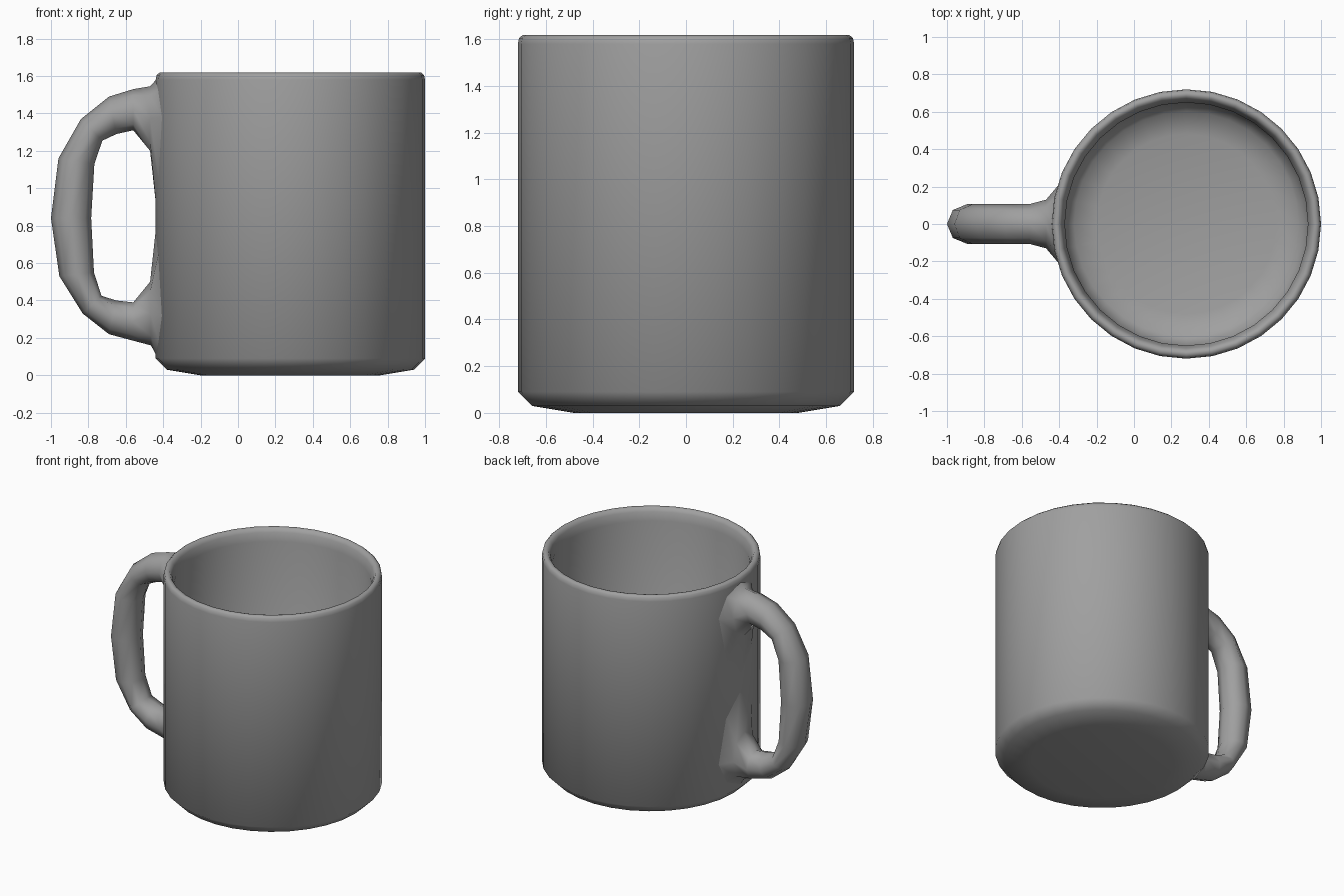
import bpy, bmesh, math

if "Cube" in bpy.data.objects:
    bpy.data.objects.remove(bpy.data.objects["Cube"], do_unlink=True)

CX, RADIUS = 0.28, 0.72

grey = bpy.data.materials.new("glazed grey")
grey.use_nodes = True
colour = (0.35, 0.35, 0.35, 1)
grey.diffuse_color = colour
grey.node_tree.nodes["Principled BSDF"].inputs["Base Color"].default_value = colour


def loft(name, rings, angle):
    """Skin closed rings of equal length, capping both ends."""
    bm = bmesh.new()
    loops = [[bm.verts.new(p) for p in ring] for ring in rings]
    n = len(loops[0])
    for a, b in zip(loops, loops[1:]):
        for i in range(n):
            j = (i + 1) % n
            bm.faces.new((a[i], a[j], b[j], b[i]))
    bm.faces.new(loops[0])
    bm.faces.new(loops[-1])
    bmesh.ops.recalc_face_normals(bm, faces=bm.faces)
    mesh = bpy.data.meshes.new(name)
    bm.to_mesh(mesh)
    bm.free()
    obj = bpy.data.objects.new(name, mesh)
    bpy.context.collection.objects.link(obj)
    mesh.materials.append(grey)
    bpy.ops.object.select_all(action="DESELECT")
    obj.select_set(True)
    bpy.context.view_layer.objects.active = obj
    bpy.ops.object.shade_smooth_by_angle(angle=math.radians(angle))
    return obj


def circle(r, z, n=32):
    return [(CX + r * math.cos(math.tau * i / n),
             r * math.sin(math.tau * i / n), z) for i in range(n)]


# Cup: outside, rolled rim and hollow inside as one turned profile
profile = [(0.48, 0), (0.66, 0.03), (0.72, 0.09), (0.72, 1.58), (0.715, 1.605),
           (0.70, 1.618), (0.68, 1.615), (0.665, 1.59), (0.65, 1.53),
           (0.65, 0.19), (0.60, 0.12), (0.48, 0.09)]
loft("cup", [circle(r, z) for r, z in profile], 60)

SIDES = 8


def handle_ring(outer, inner, width):
    """Oval section between an outer and an inner outline point."""
    ring = []
    for k in range(SIDES):
        a = math.tau * k / SIDES
        t = (1 - math.cos(a)) / 2
        ring.append((outer[0] + (inner[0] - outer[0]) * t,
                     width * math.sin(a),
                     outer[1] + (inner[1] - outer[1]) * t))
    return ring


def wall_ring(outer_z, centre_z, inner_z, width):
    """Flared foot of the handle, wrapped just under the cup surface."""
    ring = []
    for k in range(SIDES):
        a = math.tau * k / SIDES
        c, y = math.cos(a), width * math.sin(a)
        reach = outer_z - centre_z if c > 0 else centre_z - inner_z
        x = CX + 0.006 - math.sqrt(RADIUS ** 2 - y * y)
        ring.append((x, y, centre_z + c * reach))
    return ring


# Handle: outer and inner outline pairs from top to bottom
sections = [((-0.47, 1.545), (-0.47, 1.20), 0.13),
            ((-0.56, 1.53), (-0.56, 1.31), 0.106),
            ((-0.69, 1.49), (-0.65, 1.29), 0.106),
            ((-0.84, 1.37), (-0.725, 1.255), 0.106),
            ((-0.96, 1.16), (-0.768, 1.13), 0.106),
            ((-1.0, 0.84), (-0.785, 0.84), 0.106),
            ((-0.955, 0.53), (-0.77, 0.55), 0.106),
            ((-0.83, 0.33), (-0.73, 0.425), 0.106),
            ((-0.69, 0.22), (-0.65, 0.40), 0.106),
            ((-0.56, 0.185), (-0.56, 0.39), 0.106),
            ((-0.465, 0.16), (-0.47, 0.50), 0.13)]
rings = [wall_ring(1.585, 1.38, 0.87, 0.21)]
rings += [handle_ring(*s) for s in sections]
rings.append(wall_ring(0.10, 0.32, 0.83, 0.21))
loft("handle", rings, 65)
